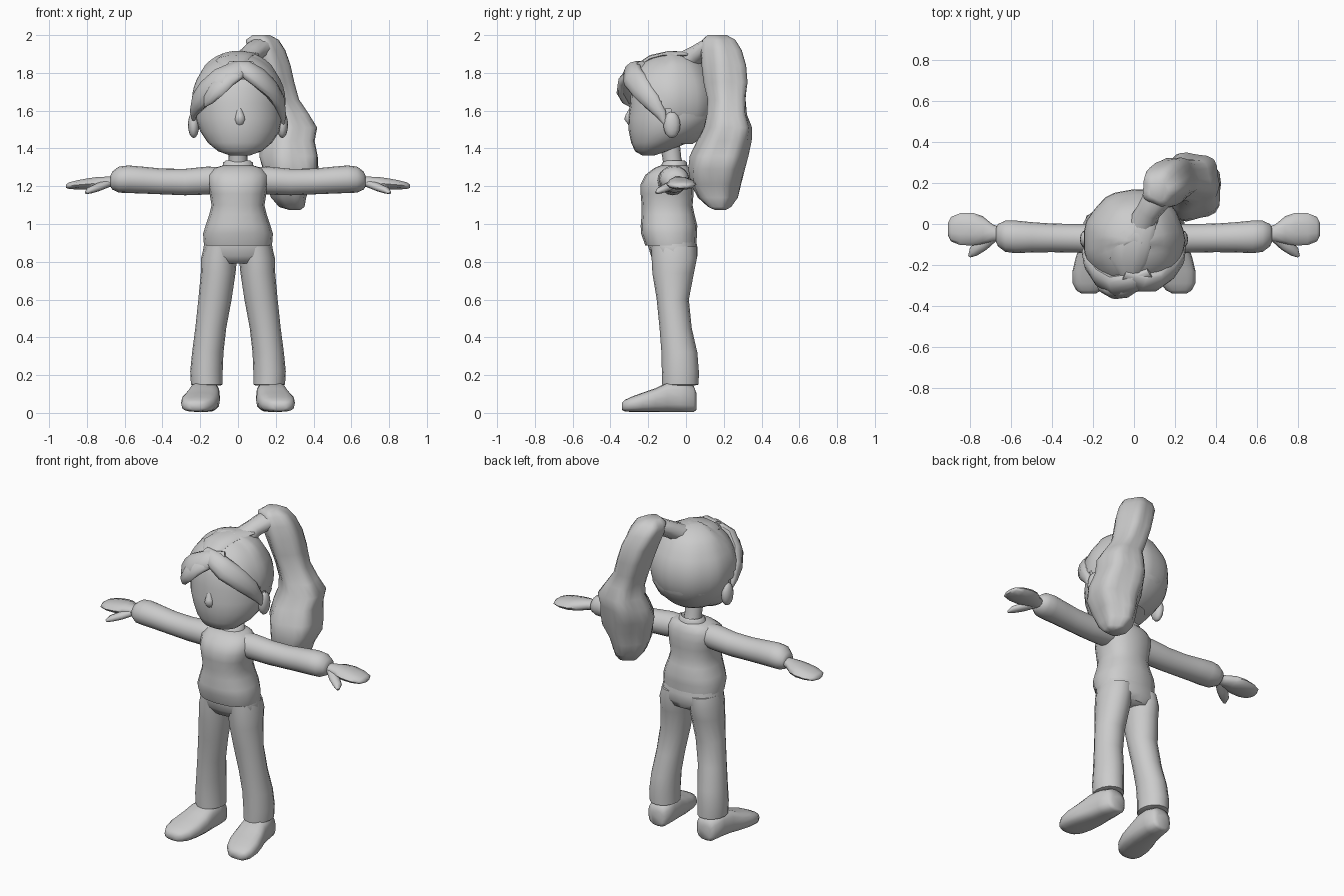
import bpy, bmesh, math
from mathutils import Vector

grey = bpy.data.materials.new("plain_grey")
grey.diffuse_color = (0.6, 0.6, 0.6, 1)


def finish(name, bm, angle=60):
    bmesh.ops.recalc_face_normals(bm, faces=bm.faces)
    me = bpy.data.meshes.new(name)
    bm.to_mesh(me)
    bm.free()
    me.materials.append(grey)
    ob = bpy.data.objects.new(name, me)
    bpy.context.collection.objects.link(ob)
    bpy.ops.object.select_all(action='DESELECT')
    ob.select_set(True)
    bpy.context.view_layer.objects.active = ob
    bpy.ops.object.shade_smooth_by_angle(angle=math.radians(angle))
    return ob


def skin(name, rings, angle=60):
    bm = bmesh.new()
    loops = [[bm.verts.new(p) for p in r] for r in rings]
    n = len(loops[0])
    for a, b in zip(loops, loops[1:]):
        for i in range(n):
            bm.faces.new((a[i], a[(i + 1) % n], b[(i + 1) % n], b[i]))
    bm.faces.new(loops[0])
    bm.faces.new(loops[-1])
    return finish(name, bm, angle)


def loft(name, rows, axis='z', sides=16, lobes=0, depth=0.0, mirror=1, square=1.0):
    """rows: position on the axis, two centre values, two radii"""
    rings = []
    for k, (t, c1, c2, r1, r2) in enumerate(rows):
        ring = []
        for i in range(sides):
            a = 2 * math.pi * i / sides
            f = 1 + depth * math.cos(lobes * a + 0.35 * k)
            c, s = math.cos(a), math.sin(a)
            u = c1 + r1 * f * math.copysign(abs(c) ** square, c)
            v = c2 + r2 * f * math.copysign(abs(s) ** square, s)
            p = {'z': (u, v, t), 'x': (t, u, v), 'y': (u, t, v)}[axis]
            ring.append((p[0] * mirror, p[1], p[2]))
        rings.append(ring)
    return skin(name, rings)


def lock(name, path, centre, sides=10):
    """flat lock of hair lying on the head; path rows: x, y, z, width, thickness"""
    pts = [Vector(p[:3]) for p in path]
    rings = []
    for i, p in enumerate(pts):
        t = (pts[min(i + 1, len(pts) - 1)] - pts[max(i - 1, 0)]).normalized()
        out = p - Vector(centre)
        out = (out - t * out.dot(t)).normalized()
        side = t.cross(out)
        w, h = path[i][3:]
        rings.append([p + side * w * math.cos(2 * math.pi * j / sides)
                      + out * h * math.sin(2 * math.pi * j / sides) for j in range(sides)])
    return skin(name, rings)


def ball(name, pos, size, seg=12):
    bm = bmesh.new()
    bmesh.ops.create_uvsphere(bm, u_segments=seg, v_segments=seg * 2 // 3, radius=1)
    for v in bm.verts:
        v.co = Vector(pos) + Vector(a * b for a, b in zip(v.co, size))
    return finish(name, bm)


# Shirt, collar, neck and trouser top
loft("shirt", [(0.90, 0, -0.08, .165, .125), (0.885, 0, -0.08, .18, .135),
               (0.95, 0, -0.09, .185, .148), (0.99, 0, -0.09, .172, .15),
               (1.05, 0, -0.095, .152, .14), (1.10, 0, -0.10, .14, .135),
               (1.16, 0, -0.10, .15, .14), (1.21, 0, -0.10, .16, .14),
               (1.26, 0, -0.09, .16, .125), (1.295, 0, -0.075, .13, .095),
               (1.31, 0, -0.065, .08, .07)], square=0.85)
loft("collar", [(1.29, 0, -0.065, .085, .075), (1.325, 0, -0.06, .078, .065),
                (1.335, 0, -0.06, .065, .055), (1.31, 0, -0.06, .05, .045)])
loft("neck", [(1.28, 0, -0.06, .055, .055), (1.35, 0, -0.075, .05, .05),
              (1.45, 0, -0.09, .055, .055)])
loft("trouser_top", [(0.79, 0, -0.06, .15, .10), (0.83, 0, -0.062, .19, .123),
                     (0.88, 0, -0.07, .182, .13), (0.93, 0, -0.075, .172, .125)], square=0.85)

for s, tag in ((1, "left"), (-1, "right")):
    # Trouser leg
    loft("trouser_leg_" + tag,
         [(0.145, .165, -0.03, .07, .075), (0.15, .165, -0.03, .084, .097),
          (0.22, .167, -0.03, .086, .098), (0.32, .16, -0.035, .083, .095),
          (0.45, .144, -0.055, .082, .085), (0.60, .122, -0.07, .088, .085),
          (0.74, .105, -0.068, .092, .11), (0.82, .10, -0.062, .095, .12),
          (0.88, .09, -0.065, .09, .12)], mirror=s)
    # Shoe, heel to toe
    loft("shoe_" + tag,
         [(0.055, .165, .06, .04, .045), (0.04, .168, .075, .065, .07),
          (-0.03, .172, .085, .076, .08), (-0.10, .18, .083, .084, .078),
          (-0.16, .19, .068, .094, .063), (-0.23, .203, .056, .098, .051),
          (-0.29, .213, .045, .087, .040), (-0.325, .22, .038, .062, .030),
          (-0.34, .222, .035, .035, .018)], axis='y', mirror=s, square=0.7)
    # Sleeve with a gathered cuff
    loft("sleeve_" + tag,
         [(0.08, -.075, 1.235, .07, .065), (0.16, -.075, 1.23, .075, .074),
          (0.28, -.07, 1.222, .07, .070), (0.40, -.068, 1.225, .07, .068),
          (0.50, -.065, 1.232, .074, .071), (0.58, -.063, 1.237, .08, .073),
          (0.63, -.06, 1.235, .076, .069), (0.665, -.055, 1.23, .055, .048),
          (0.675, -.052, 1.228, .035, .03)], axis='x', mirror=s)
    # Mitten-like hand and thumb
    loft("hand_" + tag,
         [(0.64, -.05, 1.225, .03, .026), (0.69, -.045, 1.222, .042, .03),
          (0.74, -.03, 1.217, .068, .034), (0.79, -.025, 1.212, .08, .032),
          (0.85, -.025, 1.207, .078, .026), (0.895, -.025, 1.203, .06, .018),
          (0.91, -.025, 1.20, .03, .01)], axis='x', sides=10, mirror=s)
    lock("thumb_" + tag,
         [(s * 0.69, -.06, 1.215, .028, .022), (s * 0.74, -.10, 1.195, .032, .022),
          (s * 0.785, -.135, 1.178, .026, .018), (s * 0.805, -.158, 1.165, .008, .007)],
         (s * 0.74, -.1, 0.5), 8)
    # Ear
    ball("ear_" + tag, (s * 0.235, -.075, 1.525), (.03, .045, .07))

# Head with pointed chin
loft("head", [(1.362, .01, -.20, .05, .03), (1.385, .01, -.185, .115, .085),
              (1.43, .01, -.14, .17, .15), (1.49, .01, -.095, .21, .208),
              (1.56, .005, -.075, .232, .232), (1.64, 0, -.07, .232, .225),
              (1.72, 0, -.07, .225, .22), (1.80, 0, -.07, .18, .18),
              (1.85, 0, -.07, .10, .10)], sides=24)
loft("nose", [(1.51, .01, -.285, .018, .01), (1.555, .01, -.295, .03, .032),
              (1.575, .01, -.295, .025, .026), (1.63, .005, -.28, .01, .01)], sides=8)

# Swept-back hair cap with soft grooves, open over the face
bm = bmesh.new()
bmesh.ops.create_uvsphere(bm, u_segments=32, v_segments=20, radius=1)
for v in bm.verts:
    a = math.atan2(v.co.y, v.co.x)
    f = 1 + 0.015 * math.cos(9 * a) * (1 - v.co.z ** 2)
    v.co = Vector((v.co.x * .248 * f, v.co.y * .25 * f - .08, v.co.z * .255 + 1.65))
    if v.co.y > -.1 and v.co.z > 1.8:
        v.co.z += 0.012
bmesh.ops.delete(bm, geom=[f for f in bm.faces
                           if f.calc_center_median().z < 1.43
                           or (f.calc_center_median().y < -.09
                               and f.calc_center_median().z < 1.60 - 0.9 * (f.calc_center_median().y + .09))],
                 context='FACES')
finish("hair_cap", bm)

# Fringe locks sweeping to either side of the parting
C = (0, -.08, 1.62)
lock("fringe_right", [(.08, -.24, 1.84, .03, .02), (0, -.285, 1.815, .06, .035),
                      (-.09, -.305, 1.765, .075, .04), (-.165, -.265, 1.70, .075, .038),
                      (-.213, -.20, 1.645, .06, .032), (-.235, -.14, 1.59, .03, .02),
                      (-.235, -.12, 1.55, .008, .008)], C)
lock("fringe_left", [(-.05, -.25, 1.84, .03, .02), (.04, -.285, 1.82, .055, .035),
                     (.11, -.28, 1.775, .065, .035), (.175, -.235, 1.715, .06, .033),
                     (.218, -.18, 1.65, .05, .028), (.235, -.13, 1.58, .03, .018),
                     (.24, -.11, 1.53, .008, .008)], C)
lock("fringe_curl", [(.02, -.30, 1.80, .025, .02), (-.05, -.33, 1.765, .045, .025),
                     (-.11, -.335, 1.715, .05, .025), (-.155, -.315, 1.66, .035, .02),
                     (-.175, -.295, 1.625, .008, .006)], C)
lock("crown_lock", [(.08, .03, 1.895, .04, .015), (.0, -.08, 1.895, .09, .022),
                    (-.03, -.18, 1.87, .09, .025), (-.02, -.25, 1.83, .05, .02)], C)

# Ponytail tie and wavy tail
lock("ponytail_root", [(.04, .0, 1.86, .07, .06), (.07, .06, 1.90, .06, .05),
                       (.11, .12, 1.935, .07, .05), (.14, .17, 1.93, .08, .05)], (0, 0, 1.5))
loft("ponytail", [(2.0, .12, .165, .045, .05), (1.975, .125, .175, .085, .085),
                  (1.92, .145, .19, .10, .105), (1.84, .175, .205, .10, .115),
                  (1.75, .20, .215, .095, .115), (1.66, .225, .22, .095, .10),
                  (1.58, .265, .22, .11, .105), (1.51, .285, .225, .135, .125),
                  (1.44, .27, .205, .14, .14), (1.36, .275, .175, .155, .15),
                  (1.29, .285, .16, .145, .145), (1.21, .27, .155, .115, .13),
                  (1.14, .27, .165, .09, .105), (1.09, .285, .175, .065, .06),
                  (1.075, .30, .18, .03, .03)], sides=25, lobes=5, depth=0.07)
